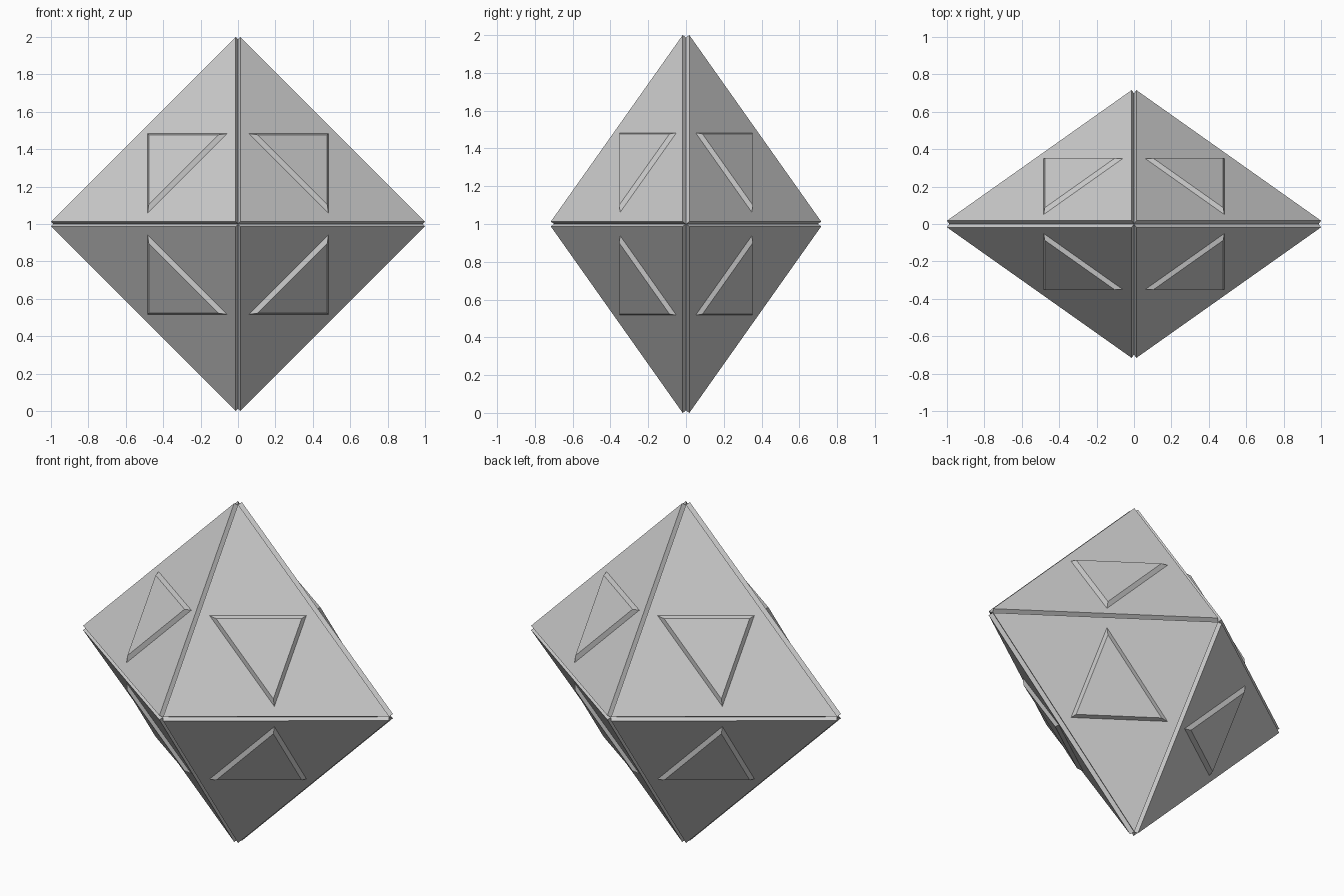
import bpy, bmesh
from itertools import product
from mathutils import Vector

if "Cube" in bpy.data.objects:
    bpy.data.objects.remove(bpy.data.objects["Cube"])

H = 0.025          # plate thickness
A = 1 - H / 2      # core half-length along x and z
B = A * 0.7071     # core half-length along y
PANEL = 0.857      # panel size relative to the face's midpoint triangle
RAISE = 0.02       # panel height
INSET = 0.018      # panel slope inset
MID = Vector((0, 0, 1))


def add_object(name, bm):
    bmesh.ops.recalc_face_normals(bm, faces=bm.faces)
    me = bpy.data.meshes.new(name)
    bm.to_mesh(me)
    bm.free()
    bpy.context.collection.objects.link(bpy.data.objects.new(name, me))


def frustum(name, base, top):
    bm = bmesh.new()
    b = [bm.verts.new(p + MID) for p in base]
    t = [bm.verts.new(p + MID) for p in top]
    bm.faces.new(b)
    bm.faces.new(t)
    for i in range(3):
        j = (i + 1) % 3
        bm.faces.new((b[i], b[j], t[j], t[i]))
    add_object(name, bm)


def inset(tri, d):
    # move each side of a triangle inwards by d (scale about the incentre)
    sides = [(tri[(i + 1) % 3] - tri[(i + 2) % 3]).length for i in range(3)]
    per = sum(sides)
    centre = sum((p * s for p, s in zip(tri, sides)), Vector()) / per
    area = (tri[1] - tri[0]).cross(tri[2] - tri[0]).length / 2
    k = 1 - d * per / (2 * area)
    return [centre + (p - centre) * k for p in tri]


# inner core, visible at the bottom of the grooves
bm = bmesh.new()
tips = {}
for axis, size in enumerate((A, B, A)):
    for s in (-1, 1):
        v = Vector()
        v[axis] = s * size
        tips[axis, s] = bm.verts.new(v + MID)
for sx, sy, sz in product((-1, 1), repeat=3):
    bm.faces.new((tips[0, sx], tips[1, sy], tips[2, sz]))
add_object("core", bm)

# eight face plates, each with a raised inverted triangle panel
for n, (sx, sy, sz) in enumerate(product((-1, 1), repeat=3)):
    base = [Vector((sx * A, 0, 0)), Vector((0, sy * B, 0)), Vector((0, 0, sz * A))]
    normal = Vector((sx / A, sy / B, sz / A)).normalized()
    top = [p + normal * H for p in base]
    frustum(f"face_plate_{n}", base, top)

    centre = sum(top, Vector()) / 3
    foot = [centre - (p - centre) * PANEL / 2 for p in top]
    cap = [p + normal * RAISE for p in inset(foot, INSET)]
    frustum(f"triangle_panel_{n}", foot, cap)
